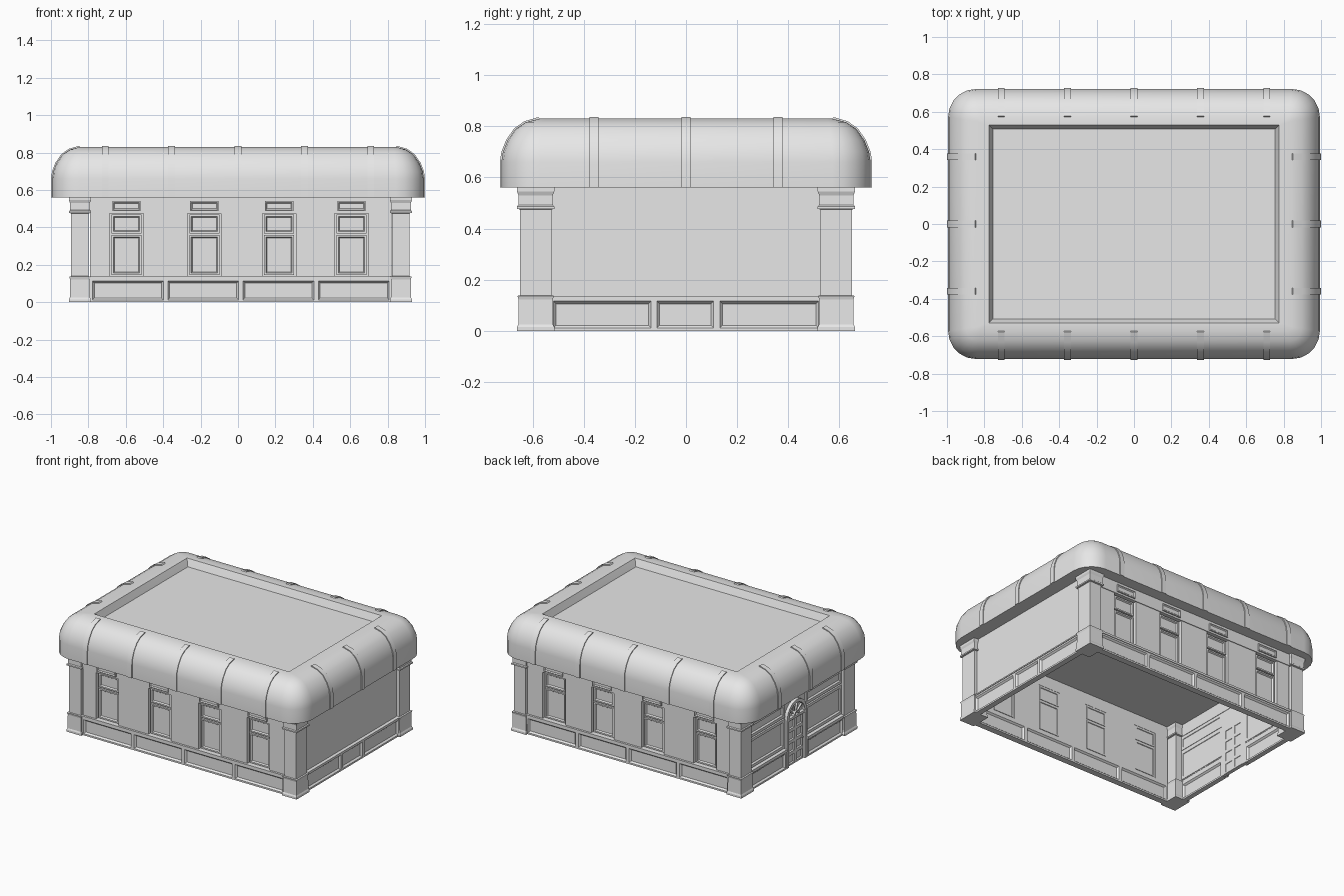
import bpy, bmesh
from math import sin, cos, pi, radians

cube = bpy.data.objects.get("Cube")
if cube:
    bpy.data.objects.remove(cube, do_unlink=True)

GREY = (0.8, 0.8, 0.8, 1)
stone = bpy.data.materials.new("plain grey")
stone.use_nodes = True
stone.diffuse_color = GREY
stone.node_tree.nodes["Principled BSDF"].inputs["Base Color"].default_value = GREY

# Each side maps (u along the wall, d outward, z up) to model space
SIDES = {
    "front": lambda u, d, z: (u, -d, z),
    "back": lambda u, d, z: (u, d, z),
    "right_end": lambda u, d, z: (d, u, z),
    "left_end": lambda u, d, z: (-d, u, z),
}


def loft(bm, rings):
    """Closed skin through rings of equal point count, capped at both ends."""
    rows = [[bm.verts.new(p) for p in ring] for ring in rings]
    n = len(rows[0])
    for a, b in zip(rows, rows[1:]):
        for i in range(n):
            j = (i + 1) % n
            bm.faces.new((a[i], a[j], b[j], b[i]))
    bm.faces.new(rows[0][::-1])
    bm.faces.new(rows[-1])


def finish(bm, name, smooth=False):
    bmesh.ops.remove_doubles(bm, verts=bm.verts, dist=0.0002)
    bmesh.ops.recalc_face_normals(bm, faces=bm.faces)
    mesh = bpy.data.meshes.new(name)
    bm.to_mesh(mesh)
    bm.free()
    mesh.materials.append(stone)
    ob = bpy.data.objects.new(name, mesh)
    bpy.context.collection.objects.link(ob)
    if smooth:
        bpy.ops.object.select_all(action="DESELECT")
        ob.select_set(True)
        bpy.context.view_layer.objects.active = ob
        bpy.ops.object.shade_smooth_by_angle(angle=radians(40))
    return ob


def rect(side, u0, u1, z0, z1, d, t=0):
    return [SIDES[side](u, d, z) for u, z in
            ((u0 + t, z0 + t), (u1 - t, z0 + t), (u1 - t, z1 - t), (u0 + t, z1 - t))]


def box(bm, side, u0, u1, z0, z1, d0, d1):
    loft(bm, [rect(side, u0, u1, z0, z1, d) for d in (d0, d1)])


def panel(bm, side, u0, u1, z0, z1, d0, d1, border=0.012, slope=0.01, depth=0.012):
    """Slab with a sunk field on both faces."""
    steps = ((d0 + depth, border + slope), (d0, border), (d0, 0),
             (d1, 0), (d1, border), (d1 - depth, border + slope))
    loft(bm, [rect(side, u0, u1, z0, z1, d, t) for d, t in steps])


# Roof: rounded shell, flat underside, sunk deck
HX, HY = 0.994, 0.722
CURVE = [(0, .56), (0, .66), (.006, .70), (.024, .745), (.056, .79), (.096, .816), (.15, .83)]


def rounded_ring(hx, hy, r, z, seg=5):
    pts = []
    for k, (sx, sy) in enumerate(((1, 1), (-1, 1), (-1, -1), (1, -1))):
        for i in range(seg + 1):
            a = (k + i / seg) * pi / 2
            pts.append((sx * (hx - r) + r * cos(a), sy * (hy - r) + r * sin(a), z))
    return pts


bm = bmesh.new()
rings = [rounded_ring(HX - o, HY - o, .15 - .85 * o, z) for o, z in CURVE]
rings += [rounded_ring(.776, .528, .001, .83), rounded_ring(.755, .507, .001, .78)]
loft(bm, rings)
finish(bm, "roof", True)

# Raised ribs wrapped over the roof edge
for side, half, stations in (("front", HY, (-.71, -.355, 0, .355, .71)),
                             ("back", HY, (-.71, -.355, 0, .355, .71)),
                             ("right_end", HX, (-.36, 0, .36)),
                             ("left_end", HX, (-.36, 0, .36))):
    bm = bmesh.new()
    for u in stations:
        rows = []
        for o, z in CURVE:
            k = o / .15
            lift = .006
            rows.append([SIDES[side](u + s * .018, half - o + e, z + e * k)
                         for s, e in ((-1, -.01), (1, -.01), (1, lift), (-1, lift))])
        loft(bm, rows)
    finish(bm, side + "_roof_ribs", True)

# Corner columns: base block, shaft and capital as one stepped profile
COLUMN = [(0, 0), (.015, 0), (.025, .005), (.122, .006), (.137, .002), (.139, .012), (.475, .012),
          (.477, .0), (.487, .0), (.492, .006), (.53, .006), (.545, 0), (.562, 0)]
for x, xn in ((-.845, "left"), (.871, "right")):
    for y, yn in ((-.588, "front"), (.588, "back")):
        bm = bmesh.new()
        loft(bm, [[(x + sx * (.059 - s), y + sy * (.073 - s), z)
                   for sx, sy in ((1, 1), (-1, 1), (-1, -1), (1, -1))] for z, s in COLUMN])
        finish(bm, f"{yn}_{xn}_column")

# Long sides: plinth, piers, windows and frieze
LEFT, RIGHT = -.79, .82
WINDOWS = (-.596, -.18, .22, .607)
HALF = .09
for side in ("front", "back"):
    bm = bmesh.new()
    width = (RIGHT - LEFT) / 4
    for i in range(4):
        u = LEFT + i * width
        panel(bm, side, u, u + width, 0, .125, .60, .645)
    box(bm, side, LEFT, RIGHT, .125, .14, .60, .65)
    finish(bm, side + "_plinth")

    bm = bmesh.new()
    edges = [LEFT] + [w + s * HALF for w in WINDOWS for s in (-1, 1)] + [RIGHT]
    for a, b in zip(edges[::2], edges[1::2]):
        box(bm, side, a, b, .14, .475, .60, .635)
    finish(bm, side + "_piers")

    bm = bmesh.new()
    for w in WINDOWS:
        box(bm, side, w - HALF, w + HALF, .14, .475, .602, .608)
        panel(bm, side, w - .08, w + .08, .145, .358, .598, .622, .01, .006, .01)
        panel(bm, side, w - .08, w + .08, .368, .468, .598, .622, .01, .006, .01)
    finish(bm, side + "_windows")

    bm = bmesh.new()
    box(bm, side, LEFT, RIGHT, .475, .562, .60, .64)
    for w in WINDOWS:
        panel(bm, side, w - .076, w + .076, .488, .54, .63, .649, .006, .006, .006)
    finish(bm, side + "_frieze")

# Plain end wall with panelled plinth
bm = bmesh.new()
box(bm, "right_end", -.54, .54, .135, .562, .875, .895)
finish(bm, "plain_end_wall")
bm = bmesh.new()
for a, b in ((-.53, -.125), (-.125, .12), (.12, .53)):
    panel(bm, "right_end", a, b, 0, .128, .875, .915)
box(bm, "right_end", -.53, .53, .128, .137, .875, .92)
finish(bm, "plain_end_plinth")

# Entrance end: plinth, wide windows and frieze
end = "left_end"
DOOR = .12
bm = bmesh.new()
for a, b in ((-.53, -DOOR), (DOOR, .53)):
    panel(bm, end, a, b, 0, .125, .85, .885)
    box(bm, end, a, b, .125, .145, .85, .892)
finish(bm, "entrance_plinth")
bm = bmesh.new()
for a, b in ((-.53, -DOOR), (DOOR, .53)):
    box(bm, end, a, b, .145, .475, .848, .853)
    panel(bm, end, a, b, .15, .36, .845, .872, .02, .008, .01)
    panel(bm, end, a, b, .37, .47, .845, .872, .02, .008, .01)
finish(bm, "entrance_windows")
bm = bmesh.new()
box(bm, end, -.53, .53, .475, .562, .845, .885)
finish(bm, "entrance_frieze")

# Door bay with panelled door
bm = bmesh.new()
box(bm, end, -DOOR, DOOR, 0, .475, .848, .862)
for s in (-1, 1):
    box(bm, end, min(s * .09, s * .112), max(s * .09, s * .112), 0, .34, .85, .885)
box(bm, end, -.112, .112, .332, .348, .85, .885)
finish(bm, "door_surround")
bm = bmesh.new()
for a, b in ((-.088, 0), (0, .088)):
    for row in range(4):
        panel(bm, end, a, b, row * .083, (row + 1) * .083, .845, .872, .012, .005, .008)
finish(bm, "door")
bm = bmesh.new()
bmesh.ops.create_icosphere(bm, subdivisions=1, radius=.008)
bmesh.ops.translate(bm, verts=bm.verts, vec=(-.878, -.07, .16))
finish(bm, "door_knob", True)

# Arched fanlight: outer arch, hub and spokes
bm = bmesh.new()
for r0, r1 in ((.09, .112), (.022, .032)):
    rows = []
    for i in range(13):
        a = pi * i / 12
        rows.append([SIDES[end](r * cos(a), d, .345 + r * sin(a))
                     for r, d in ((r0, .855), (r1, .855), (r1, .885), (r0, .885))])
    loft(bm, rows)
for i in range(1, 5):
    a = pi * i / 5
    rows = []
    for r in (.03, .092):
        rows.append([SIDES[end](r * cos(a) - s * .004 * sin(a), d, .345 + r * sin(a) + s * .004 * cos(a))
                     for s, d in ((-1, .855), (1, .855), (1, .875), (-1, .875))])
    loft(bm, rows)
finish(bm, "door_fanlight")
